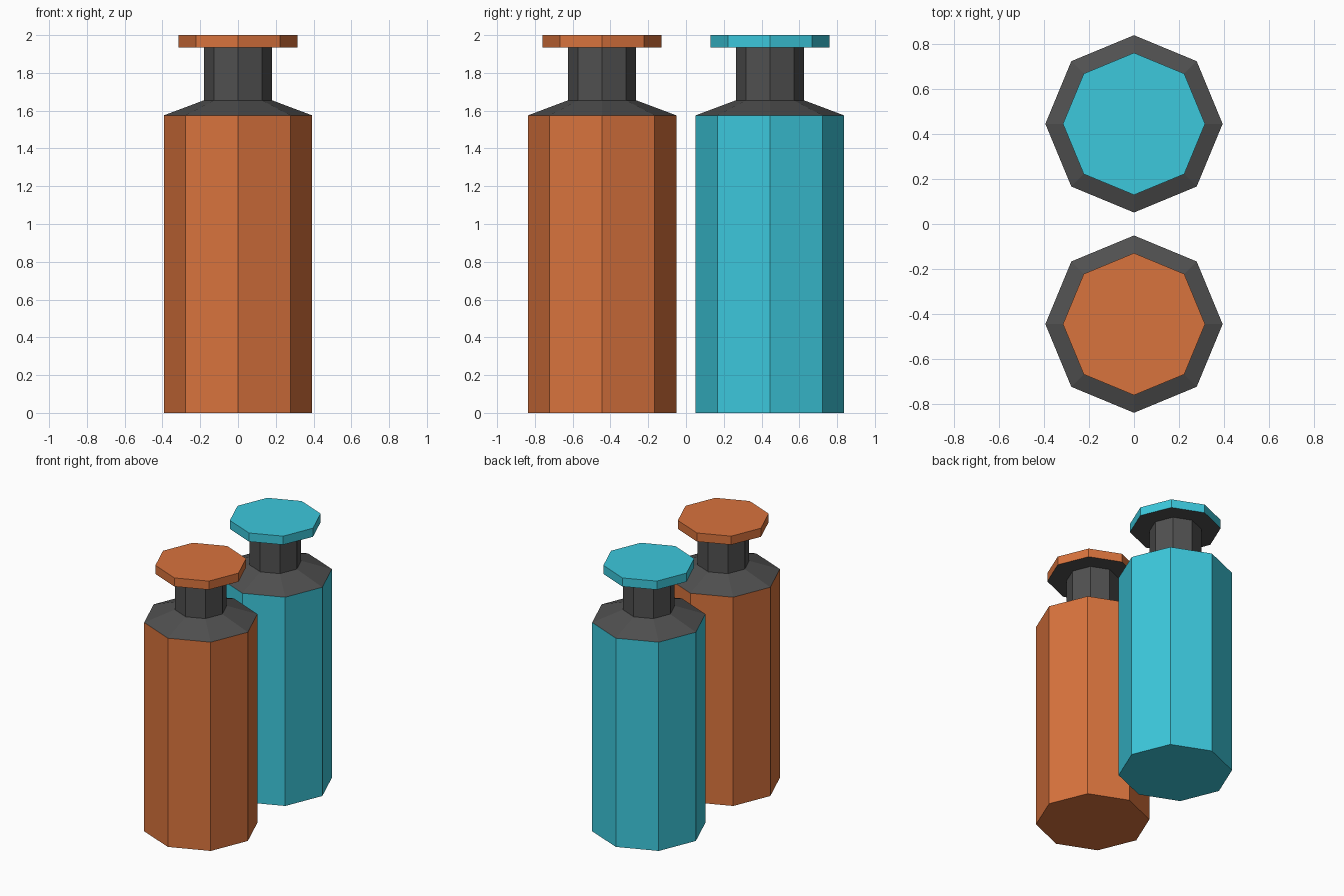
import bpy, bmesh, math

if "Cube" in bpy.data.objects:
    bpy.data.objects.remove(bpy.data.objects["Cube"])

SIDES = 8
SPACING = 0.444  # bottle centre distance from y = 0


def lin(c):
    c /= 255
    return c / 12.92 if c <= 0.04045 else ((c + 0.055) / 1.055) ** 2.4


def material(name, rgb):
    m = bpy.data.materials.new(name)
    m.diffuse_color = (*[lin(c) for c in rgb], 1)
    m.use_nodes = True
    m.node_tree.nodes["Principled BSDF"].inputs["Base Color"].default_value = m.diffuse_color
    return m


orange = material("orange", (217, 115, 61))
cyan = material("cyan", (60, 200, 220))
grey = material("dark grey", (80, 80, 80))


def lathe(name, profile, y, mats, pick=None):
    """Closed eight-sided solid from (radius, z) rings, bottom to top."""
    bm = bmesh.new()
    rings = [[bm.verts.new((r * math.cos(a * math.tau / SIDES),
                            r * math.sin(a * math.tau / SIDES), z))
              for a in range(SIDES)] for r, z in profile]
    for low, high in zip(rings, rings[1:]):
        for i in range(SIDES):
            j = (i + 1) % SIDES
            bm.faces.new((low[i], low[j], high[j], high[i]))
    bm.faces.new(rings[0][::-1])
    bm.faces.new(rings[-1])
    bm.normal_update()
    if pick:
        for f in bm.faces:
            f.material_index = pick(f)
    mesh = bpy.data.meshes.new(name)
    bm.to_mesh(mesh)
    bm.free()
    for m in mats:
        mesh.materials.append(m)
    ob = bpy.data.objects.new(name, mesh)
    ob.location.y = y
    bpy.context.collection.objects.link(ob)


for label, colour, y in (("orange", orange, -SPACING), ("cyan", cyan, SPACING)):
    # body with grey sloped shoulder and neck
    lathe(label + "_bottle",
          [(0.393, 0), (0.393, 1.575), (0.18, 1.655), (0.18, 1.935)], y,
          [colour, grey], lambda f: int(f.calc_center_median().z > 1.58))
    # flat cap with grey underside
    lathe(label + "_cap", [(0.315, 1.935), (0.315, 2.0)], y,
          [colour, grey], lambda f: int(f.normal.z < -0.5))
